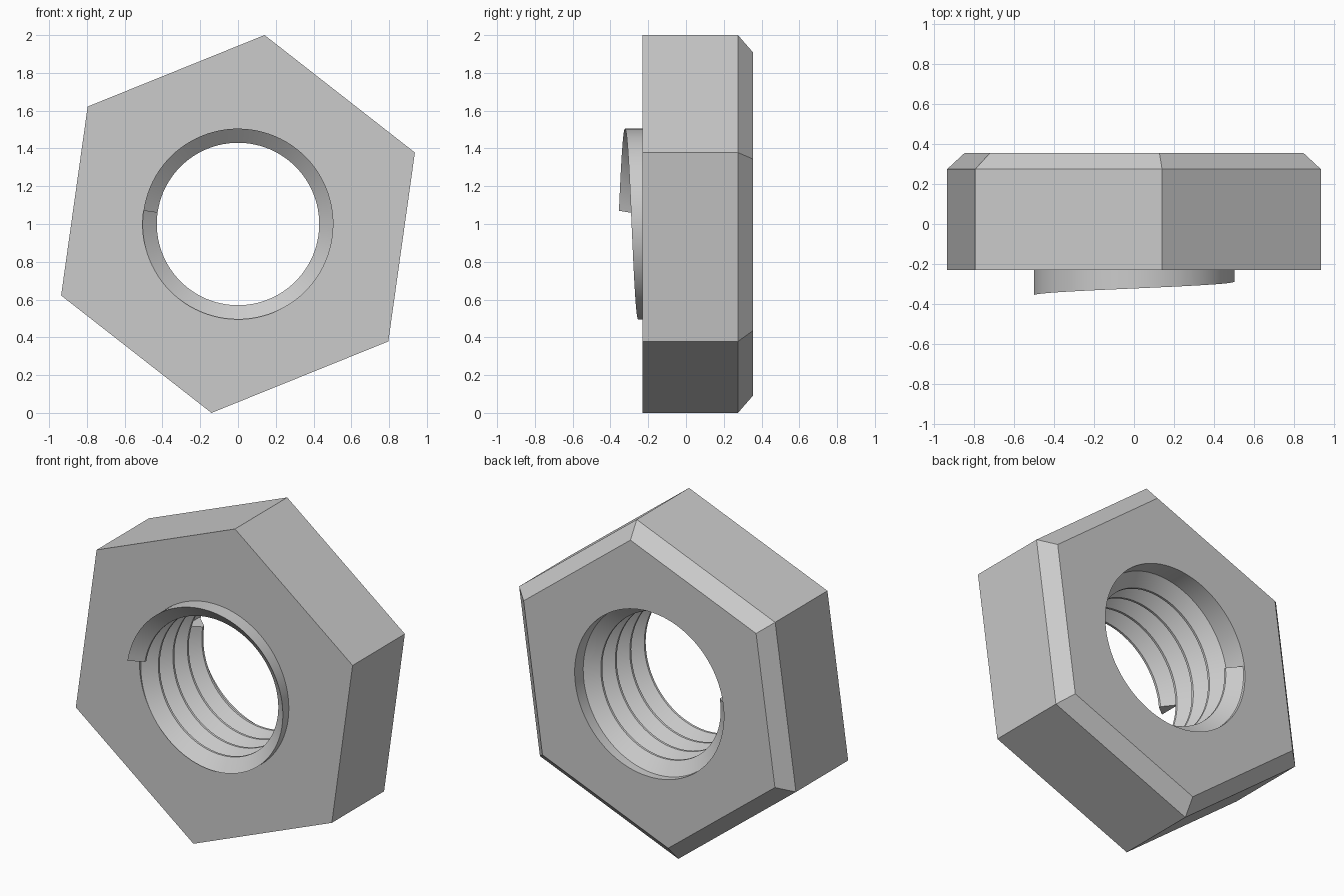
import bpy
import bmesh
from math import cos, sin, radians

if "Cube" in bpy.data.objects:
    bpy.data.objects.remove(bpy.data.objects["Cube"], do_unlink=True)

CENTRE_Z = 1.0
START = 82            # angle of the topmost hexagon corner
HEX_R, BACK_R = 1.01, 0.917
BORE_R, CREST_R = 0.505, 0.43
FRONT, SHOULDER, BACK = -0.23, 0.275, 0.355
ARC = 16              # bore segments per hexagon side
PITCH, TURNS = 0.14, 4

steel = bpy.data.materials.new("grey steel")
steel.use_nodes = True
steel.diffuse_color = (0.6, 0.6, 0.6, 1)
steel.node_tree.nodes["Principled BSDF"].inputs["Base Color"].default_value = (0.6, 0.6, 0.6, 1)


def polar(radius, degrees, y):
    a = radians(degrees)
    return (radius * cos(a), y, CENTRE_Z + radius * sin(a))


def ring(bm, radius, y, sides):
    return [bm.verts.new(polar(radius, START + 360 * i / sides, y)) for i in range(sides)]


def skin(bm, a, b, closed=True):
    n = len(a)
    for i in range(n if closed else n - 1):
        j = (i + 1) % n
        bm.faces.new((a[i], a[j], b[j], b[i]))


def finish(bm, name):
    bmesh.ops.recalc_face_normals(bm, faces=bm.faces)
    mesh = bpy.data.meshes.new(name)
    bm.to_mesh(mesh)
    bm.free()
    mesh.materials.append(steel)
    obj = bpy.data.objects.new(name, mesh)
    bpy.context.collection.objects.link(obj)
    bpy.ops.object.select_all(action="DESELECT")
    obj.select_set(True)
    bpy.context.view_layer.objects.active = obj
    bpy.ops.object.shade_smooth_by_angle(angle=radians(25))


# Hexagonal body with a chamfered back edge and a round bore
bm = bmesh.new()
front_hex = ring(bm, HEX_R, FRONT, 6)
shoulder_hex = ring(bm, HEX_R, SHOULDER, 6)
back_hex = ring(bm, BACK_R, BACK, 6)
front_bore = ring(bm, BORE_R, FRONT, 6 * ARC)
back_bore = ring(bm, BORE_R, BACK, 6 * ARC)
skin(bm, front_hex, shoulder_hex)
skin(bm, shoulder_hex, back_hex)
skin(bm, front_bore, back_bore)
for outer, inner in ((front_hex, front_bore), (back_hex, back_bore)):
    for i in range(6):
        arc = [inner[(i * ARC + k) % len(inner)] for k in range(ARC + 1)]
        bm.faces.new([outer[i], outer[(i + 1) % 6]] + arc[::-1])
finish(bm, "nut_body")

# Helical thread: a V section swept around the bore, starting proud of the front
bm = bmesh.new()
section = ((BORE_R, 0), (CREST_R, PITCH * 0.45), (CREST_R, PITCH * 0.55), (BORE_R, PITCH))
steps = TURNS * 6 * ARC
rails = []
for radius, offset in section:
    rails.append([bm.verts.new(polar(radius, START + 90 - 360 * TURNS * i / steps,
                                     -0.355 + offset + PITCH * TURNS * i / steps))
                  for i in range(steps + 1)])
for k in range(len(rails)):
    skin(bm, rails[k], rails[(k + 1) % len(rails)], closed=False)
for end in (0, -1):
    bm.faces.new([rail[end] for rail in rails])
finish(bm, "inner_thread")
